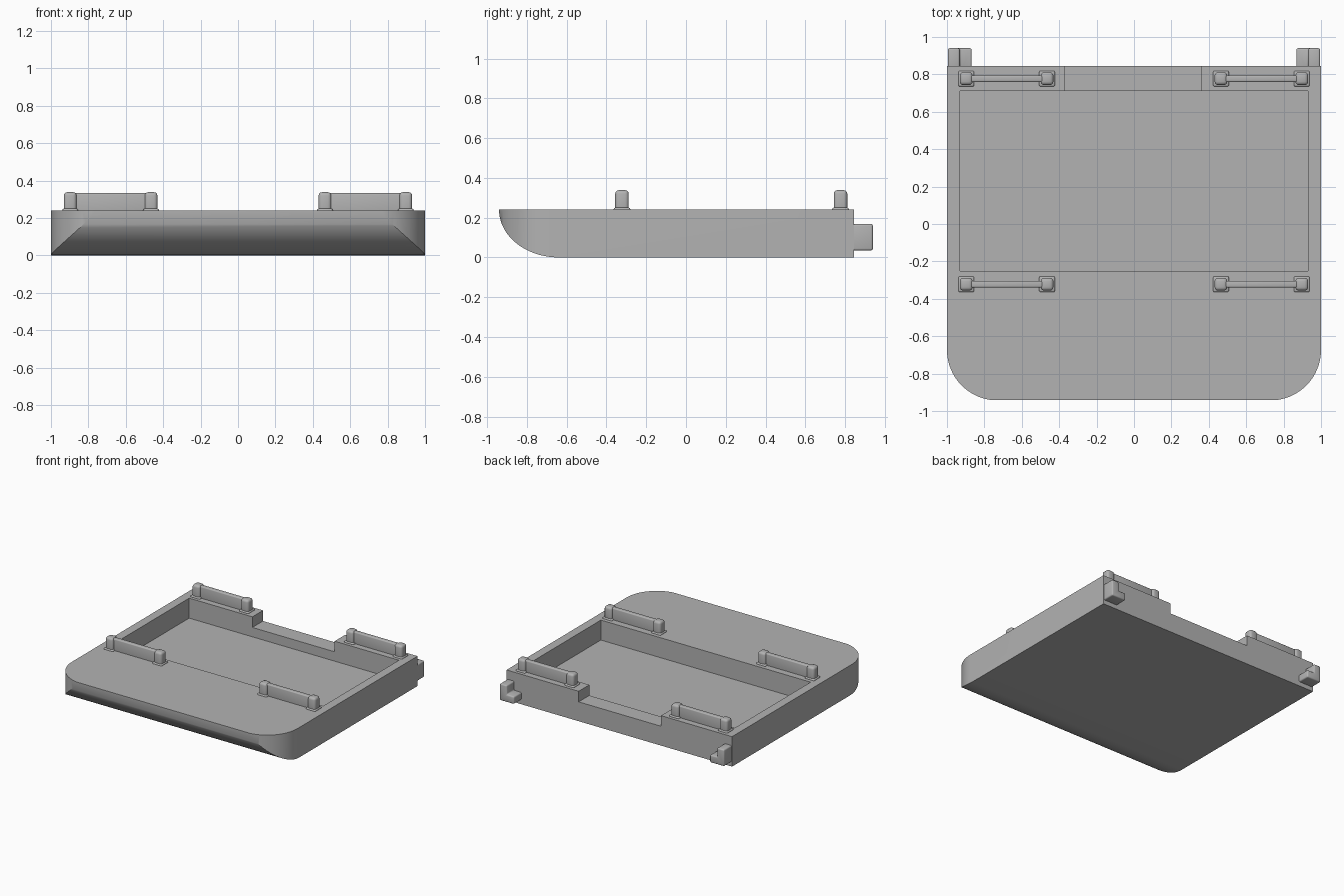
import bpy, bmesh
from math import sin, cos, pi
from mathutils import Vector

if "Cube" in bpy.data.objects:
    bpy.data.objects.remove(bpy.data.objects["Cube"], do_unlink=True)

HALF, BACK, FRONT, TOP = 1.0, 0.845, -0.94, 0.24

grey = bpy.data.materials.new("plain_grey")
grey.use_nodes = True
grey.diffuse_color = (0.45, 0.45, 0.45, 1)
grey.node_tree.nodes["Principled BSDF"].inputs["Base Color"].default_value = (0.45, 0.45, 0.45, 1)


def make(name, bm):
    bmesh.ops.recalc_face_normals(bm, faces=bm.faces)
    mesh = bpy.data.meshes.new(name)
    bm.to_mesh(mesh)
    bm.free()
    mesh.materials.append(grey)
    ob = bpy.data.objects.new(name, mesh)
    bpy.context.collection.objects.link(ob)
    return ob


def prism(name, points, direction):
    bm = bmesh.new()
    face = bm.faces.new([bm.verts.new(p) for p in points])
    out = bmesh.ops.extrude_face_region(bm, geom=[face])
    moved = [g for g in out["geom"] if isinstance(g, bmesh.types.BMVert)]
    bmesh.ops.translate(bm, verts=moved, vec=Vector(direction))
    return make(name, bm)


def box(name, x, y, z):
    corners = [(x[0], y[0], z[0]), (x[1], y[0], z[0]), (x[1], y[1], z[0]), (x[0], y[1], z[0])]
    return prism(name, corners, (0, 0, z[1] - z[0]))


def activate(ob):
    bpy.ops.object.select_all(action="DESELECT")
    ob.select_set(True)
    bpy.context.view_layer.objects.active = ob


def boolean(ob, other, operation):
    mod = ob.modifiers.new("cut", "BOOLEAN")
    mod.operation, mod.object, mod.solver = operation, other, "EXACT"
    activate(ob)
    bpy.ops.object.modifier_apply(modifier=mod.name)
    bpy.data.objects.remove(other, do_unlink=True)


def soften(ob, width):
    mod = ob.modifiers.new("round", "BEVEL")
    mod.width, mod.segments = width, 3
    activate(ob)
    bpy.ops.object.modifier_apply(modifier=mod.name)
    bpy.ops.object.shade_smooth_by_angle(angle=0.6)


# Tray body: rounded plan crossed with a side profile that curves under the front
R, STEPS = 0.27, 20
arc = [i / STEPS * pi / 2 for i in range(STEPS + 1)]
right = [(HALF - R + R * cos(a), FRONT - 0.003 + R - R * sin(a), -0.1) for a in arc]
left = [(-x, y, z) for x, y, z in reversed(right)]
body = prism("tray_body", [(HALF, BACK, -0.1)] + right + left + [(-HALF, BACK, -0.1)], (0, 0, 0.1 + TOP))
curve = [(-2, FRONT + 0.3 - 0.3 * sin(a), TOP - TOP * cos(a)) for a in arc]
side = prism("side_profile", [(-2, 2, 0)] + curve + [(-2, FRONT, 1), (-2, 2, 1)], (4, 0, 0))
boolean(body, side, "INTERSECT")

# Sunken pocket and the notch in the rear wall
boolean(body, box("pocket", (-0.93, 0.93), (-0.25, 0.71), (0.08, 0.5)), "DIFFERENCE")
boolean(body, box("notch", (-0.37, 0.36), (0.6, 1), (0.155, 0.5)), "DIFFERENCE")
activate(body)
bpy.ops.object.shade_smooth_by_angle(angle=0.5)

# Four rails on the rim, each a thin bar between two rounded posts
for row, y in (("front", -0.322), ("rear", 0.777)):
    for label, s in (("left", 1), ("right", -1)):
        ends = [s * 0.897, s * 0.465]
        for n, x in zip(("outer", "inner"), ends):
            post = box(f"{row}_{label}_{n}_post", (x - 0.034, x + 0.034), (y - 0.034, y + 0.034), (TOP - 0.03, 0.338))
            soften(post, 0.018)
            foot = box(f"{row}_{label}_{n}_post_foot", (x - 0.042, x + 0.042), (y - 0.042, y + 0.042), (TOP - 0.01, TOP + 0.01))
            soften(foot, 0.008)
        bar = box(f"{row}_{label}_bar", sorted(ends), (y - 0.018, y + 0.018), (TOP - 0.03, 0.333))
        soften(bar, 0.008)

# L-shaped hooks on the rear face: tall outer plate with a low inward foot
for label, s in (("left", 1), ("right", -1)):
    outline = [(0.995, 0.035), (0.995, 0.168), (0.932, 0.168), (0.932, 0.095), (0.868, 0.095), (0.868, 0.035)]
    hook = prism(f"{label}_hook", [(s * x, BACK - 0.03, z) for x, z in outline], (0, 0.125, 0))
    soften(hook, 0.01)
